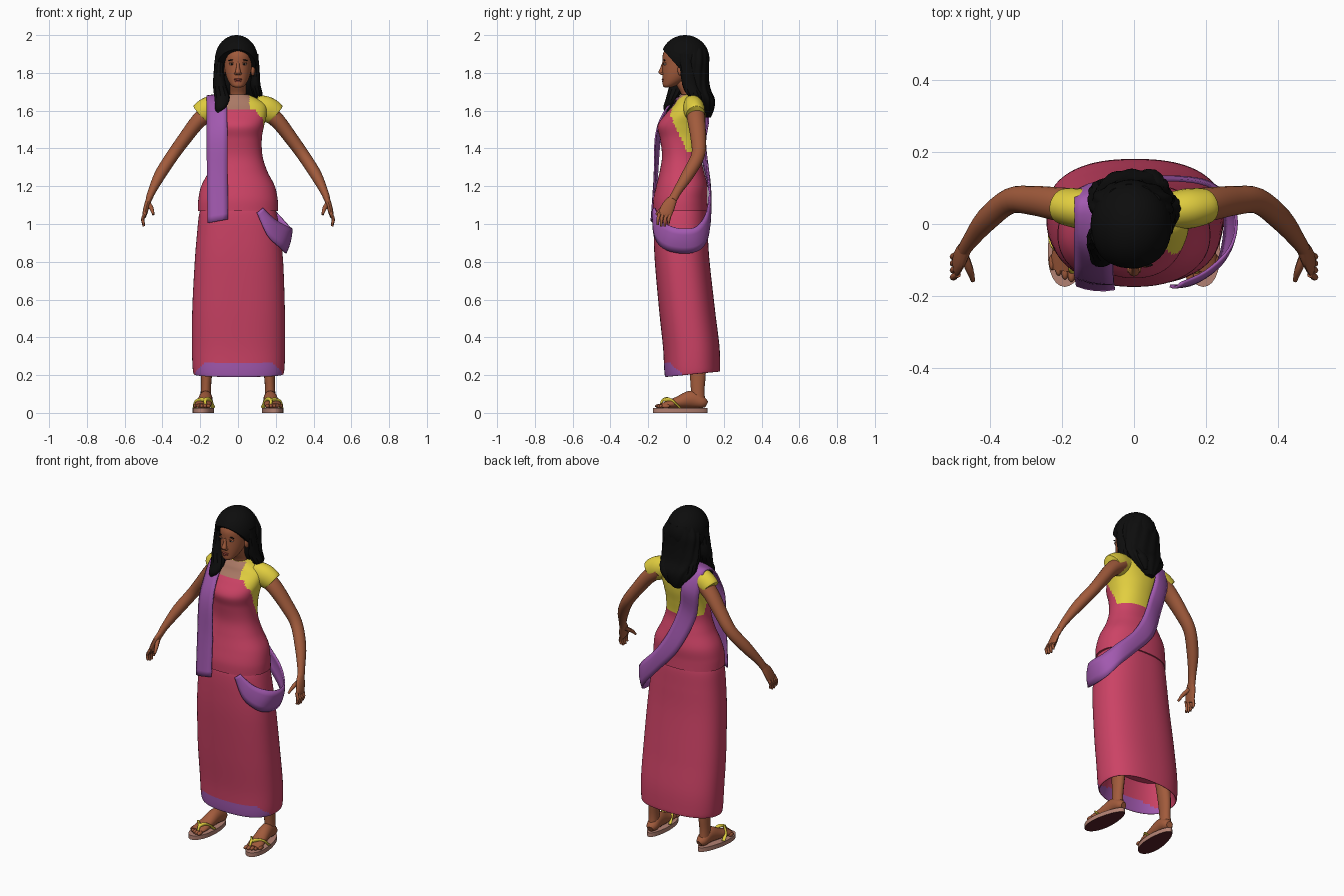
import bpy, bmesh, math
from mathutils import Vector, Matrix

COLORS = {
    "skin": (0.36, 0.105, 0.045), "hair_black": (0.004, 0.004, 0.004),
    "pink_cloth": (0.60, 0.055, 0.13), "purple_cloth": (0.36, 0.10, 0.43),
    "yellow_cloth": (0.76, 0.62, 0.05), "sheer_mauve": (0.40, 0.19, 0.13),
    "sole_tan": (0.45, 0.22, 0.17), "sole_dark": (0.10, 0.015, 0.02),
    "eye_white": (0.50, 0.38, 0.32), "lip": (0.27, 0.05, 0.035)}
MATS = {}
for name, c in COLORS.items():
    MATS[name] = bpy.data.materials.new(name)
    MATS[name].diffuse_color = (*c, 1)


def finish(name, bm, mats, rule=None, angle=45):
    """Turn a bmesh into a smooth object; rule(center, normal) picks a material."""
    bmesh.ops.recalc_face_normals(bm, faces=bm.faces)
    me = bpy.data.meshes.new(name)
    bm.to_mesh(me)
    bm.free()
    for m in mats.split():
        me.materials.append(MATS[m])
    me.shade_smooth()
    me.set_sharp_from_angle(angle=math.radians(angle))
    if rule:
        for p in me.polygons:
            p.material_index = rule(p.center, p.normal)
    ob = bpy.data.objects.new(name, me)
    bpy.context.collection.objects.link(ob)
    return ob


def spline(rows, n):
    """Catmull-Rom through rows of equal length."""
    out = []
    for i in range(len(rows) - 1):
        p0, p1, p2 = rows[max(i - 1, 0)], rows[i], rows[i + 1]
        p3 = rows[min(i + 2, len(rows) - 1)]
        for k in range(n):
            t = k / n
            out.append([0.5 * (2 * b + (c - a) * t + (2 * a - 5 * b + 4 * c - d) * t * t
                               + (3 * b - a - 3 * c + d) * t ** 3)
                        for a, b, c, d in zip(p0, p1, p2, p3)])
    return out + [list(rows[-1])]


def loft(name, rows, mats, sides=16, n=4, flat=False, ref=(0, 1, 0), power=2.0,
         flute=0.0, rule=None, warp=None):
    """Elliptical sections (x, y, z, half width, half depth) swept along a path."""
    pts = spline(rows, n)
    bm, rings = bmesh.new(), []
    for i, (x, y, z, a, b) in enumerate(pts):
        q, p = pts[min(i + 1, len(pts) - 1)], pts[max(i - 1, 0)]
        d = Vector((0, 0, 1)) if flat else (Vector(q[:3]) - Vector(p[:3])).normalized()
        s = d.cross(Vector(ref)).normalized()
        u = s.cross(d)
        ring = []
        for k in range(sides):
            t = math.tau * k / sides
            c, v = math.cos(t), math.sin(t)
            f = 1 + flute * math.sin(11 * t + 25 * z)
            c = math.copysign(abs(c) ** (2 / power), c) * max(a, .001) * f
            v = math.copysign(abs(v) ** (2 / power), v) * max(b, .001) * f
            co = Vector((x, y, z)) + s * c + u * v
            ring.append(bm.verts.new(warp(co) if warp else co))
        rings.append(ring)
    for r0, r1 in zip(rings, rings[1:]):
        for k in range(sides):
            j = (k + 1) % sides
            bm.faces.new((r0[k], r0[j], r1[j], r1[k]))
    bm.faces.new(rings[0])
    bm.faces.new(rings[-1])
    return finish(name, bm, mats, rule)


def ball(name, loc, size, mat, rot=0):
    bm = bmesh.new()
    bmesh.ops.create_uvsphere(bm, u_segments=16, v_segments=10, radius=1)
    bmesh.ops.transform(bm, verts=bm.verts, matrix=Matrix.Translation(loc)
                        @ Matrix.Rotation(rot, 4, 'Y') @ Matrix.Diagonal((*size, 1)))
    return finish(name, bm, mat)


# Skirt: long tube with turned-in hem, purple border at the front hem
def hem_slant(co):
    co.z += 0.1 * (co.y + 0.11) * max(0, min(1, 1 - (co.z - .2) / .3))
    return co

loft("skirt", [(0, .035, .36, .19, .10), (0, .035, .22, .222, .13), (.003, .035, .19, .235, .143),
               (.003, .033, .225, .243, .148), (.003, .027, .35, .247, .149),
               (.003, .005, .55, .245, .148), (.005, -.02, .8, .234, .145),
               (.003, -.028, .95, .22, .143), (0, -.03, 1.05, .206, .139),
               (0, -.03, 1.1, .19, .13)], "pink_cloth purple_cloth", 80, 10, True, power=2.4,
     warp=hem_slant,
     rule=lambda c, n: int(c.z < .262 - max(0, c.y + .08) * .9 and c.y < -.02 and n.z > -.9))

# Torso: pink drape, yellow blouse behind, sheer patch at the neckline
def torso_color(c, n):
    if c.z > 1.61 and c.y < .0:
        return 2 if -.075 < c.x < .06 else 1
    if c.z > 1.58 and c.x > .1 + (1.61 - c.z):
        return 1
    return int(c.z > 1.38 and c.y > -.085 + abs(1.58 - c.z) * .45)

loft("torso", [(0, -.03, 1.07, .213, .145), (0, -.03, 1.13, .21, .143), (0, -.022, 1.2, .195, .136),
               (0, -.022, 1.28, .155, .117), (0, -.025, 1.36, .13, .102),
               (0, -.025, 1.45, .126, .112), (0, -.025, 1.52, .138, .125),
               (0, -.003, 1.58, .152, .107), (0, .017, 1.63, .148, .083),
               (0, .022, 1.66, .11, .07), (0, .02, 1.685, .055, .048)],
     "pink_cloth yellow_cloth sheer_mauve", 80, 8, True, power=2.2, rule=torso_color)

# Sash: edge pairs from the front of the hip, round it, up the back, over the shoulder, down
EDGES = [(.13, -.165, 1.085, .10, -.172, 1.06), (.20, -.132, 1.02, .155, -.168, .94),
         (.265, -.07, .985, .227, -.118, .87), (.285, 0, .975, .252, -.02, .845),
         (.268, .06, .99, .242, .065, .86), (.205, .108, 1.06, .20, .112, .92),
         (.11, .122, 1.16, .10, .125, 1.03), (.03, .112, 1.29, -.03, .122, 1.18),
         (-.03, .102, 1.45, -.12, .08, 1.38), (-.055, .118, 1.58, -.155, .095, 1.55),
         (-.065, .06, 1.685, -.165, .06, 1.672), (-.06, -.055, 1.66, -.165, -.03, 1.645),
         (-.058, -.128, 1.57, -.165, -.09, 1.56), (-.056, -.162, 1.45, -.165, -.135, 1.45),
         (-.055, -.165, 1.25, -.163, -.152, 1.25), (-.053, -.18, 1.025, -.16, -.17, 1.005)]
bm, prev = bmesh.new(), None
for r in spline(EDGES, 5):
    a, b = Vector(r[:3]), Vector(r[3:])
    row = []
    for k in range(5):
        co = a.lerp(b, k / 4)
        bulge = 4 * (k / 4) * (1 - k / 4) * .008
        row.append(bm.verts.new(co + Vector((co.x * .3, co.y + .02, 0)).normalized() * bulge))
    if prev:
        for k in range(4):
            bm.faces.new((prev[k], prev[k + 1], row[k + 1], row[k]))
    prev = row
sash = finish("sash", bm, "purple_cloth")
mod = sash.modifiers.new("thickness", 'SOLIDIFY')
mod.thickness, mod.offset = .008, 0

# Neck, head and face
loft("neck", [(0, .03, 1.64, .055, .05), (0, .02, 1.69, .043, .046), (0, -.005, 1.74, .042, .047),
              (0, -.015, 1.80, .045, .05)], "skin", 24, 4, True)
loft("head", [(0, -.098, 1.722, .014, .014), (0, -.088, 1.732, .034, .034),
              (0, -.064, 1.76, .053, .060), (0, -.042, 1.80, .067, .083),
              (0, -.025, 1.85, .075, .099), (0, -.02, 1.90, .077, .102),
              (0, -.008, 1.95, .066, .085), (0, 0, 1.98, .03, .04)], "skin", 32, 5, True)
loft("nose", [(0, -.118, 1.858, .007, .007), (0, -.125, 1.83, .009, .01),
              (0, -.132, 1.803, .015, .014), (0, -.124, 1.789, .012, .008)], "skin", 12, 4, True)
ball("upper_lip", (0, -.121, 1.766), (.022, .008, .006), "lip")
ball("lower_lip", (0, -.118, 1.756), (.019, .009, .007), "lip")
for s, side in ((-1, "right"), (1, "left")):
    ball(side + "_eye", (s * .032, -.110, 1.846), (.014, .009, .006), "eye_white")
    ball(side + "_iris", (s * .032, -.1155, 1.846), (.0055, .005, .0055), "hair_black")
    ball(side + "_eyelid", (s * .032, -.111, 1.853), (.017, .010, .004), "skin", s * .12)
    ball(side + "_brow", (s * .034, -.114, 1.868), (.019, .005, .003), "hair_black", s * .15)
    ball(side + "_nostril", (s * .012, -.127, 1.796), (.008, .010, .007), "skin")
    ball(side + "_ear", (s * .078, -.026, 1.815), (.012, .019, .031), "skin")

# Hair: cap cut open for the face, wavy back mass and loose locks
bm = bmesh.new()
bmesh.ops.create_uvsphere(bm, u_segments=40, v_segments=24, radius=1)
bmesh.ops.transform(bm, verts=bm.verts, matrix=Matrix.Translation((-.008, -.005, 1.874))
                    @ Matrix.Diagonal((.113, .129, .126, 1)))
cut = bmesh.ops.bisect_plane(bm, geom=bm.verts[:] + bm.edges[:] + bm.faces[:],
                             plane_co=(0, -.12, 1.92), plane_no=(0, .135, .12), clear_inner=True)
bmesh.ops.holes_fill(bm, edges=[e for e in bm.edges if e.is_boundary], sides=0)
finish("hair_cap", bm, "hair_black")
loft("back_hair", [(-.006, .04, 1.93, .085, .07), (-.006, .05, 1.87, .113, .07),
                   (-.008, .055, 1.80, .116, .065), (-.008, .066, 1.72, .118, .062),
                   (-.003, .095, 1.66, .102, .056), (-.01, .106, 1.61, .07, .042),
                   (-.02, .112, 1.565, .025, .02)], "hair_black", 66, 5, True, flute=.035)
LOCKS = [[(-.09, -.03, 1.90, .03, .035), (-.1, -.035, 1.82, .026, .035),
          (-.098, -.045, 1.74, .034, .04), (-.085, -.072, 1.67, .04, .032),
          (-.092, -.098, 1.62, .03, .022), (-.105, -.10, 1.59, .01, .01)],
         [(.082, -.01, 1.90, .025, .035), (.094, .005, 1.82, .02, .035),
          (.092, .02, 1.74, .026, .04), (.105, .045, 1.68, .024, .035), (.10, .07, 1.64, .01, .012)],
         [(-.09, .06, 1.75, .03, .03), (-.095, .09, 1.67, .03, .03), (-.07, .118, 1.61, .01, .012)],
         [(.05, .08, 1.72, .04, .03), (.045, .125, 1.65, .035, .028), (.02, .125, 1.585, .01, .012)]]
for i, rows in enumerate(LOCKS):
    loft(f"hair_lock_{i + 1}", rows, "hair_black", 22, 5, True, flute=.06)

for s, side in ((-1, "right"), (1, "left")):
    def part(name, rows, mat, **kw):
        return loft(side + "_" + name, [(s * r[0], *r[1:]) for r in rows], mat, **kw)

    # Sleeves, arms and hands
    part("sleeve", [(.09, .035, 1.625, .06, .05), (.145, .042, 1.61, .067, .056),
                    (.186, .048, 1.59, .063, .052), (.197, .05, 1.582, .056, .049)],
         "yellow_cloth", sides=24)
    part("arm", [(.14, .048, 1.605, .05, .05), (.21, .055, 1.545, .041, .047),
                 (.28, .065, 1.455, .036, .041), (.345, .064, 1.365, .033, .036),
                 (.41, .012, 1.265, .031, .033), (.455, -.045, 1.175, .021, .024),
                 (.472, -.07, 1.13, .017, .023)], "skin", sides=20)
    part("palm", [(.468, -.065, 1.14, .016, .022), (.482, -.09, 1.10, .015, .034),
                  (.492, -.108, 1.06, .013, .036), (.495, -.115, 1.04, .009, .032)], "skin")
    for i in range(4):
        y, drop = -.14 + .019 * i, (.008, 0, 0, .012)[i]
        part(f"finger_{i + 1}", [(.490, y, 1.06, .009, .009), (.504, y - .008, 1.025, .009, .009),
                                 (.498, y - .010, .988 + drop, .006, .006)], "skin", sides=8)
    part("thumb", [(.472, -.09, 1.105, .013, .012), (.457, -.128, 1.08, .011, .011),
                   (.448, -.158, 1.05, .006, .006)], "skin", sides=8)

    # Legs, feet and toes
    part("leg", [(.15, .055, .42, .045, .048), (.165, .062, .22, .030, .043),
                 (.17, .062, .12, .027, .036), (.17, .065, .05, .03, .038)], "skin", flat=True)
    part("foot", [(.164, .108, .045, .018, .018), (.167, .085, .055, .033, .032),
                  (.171, .03, .072, .036, .046), (.178, -.04, .056, .041, .032),
                  (.185, -.095, .044, .045, .02), (.188, -.13, .038, .038, .013)],
         "skin", sides=20, ref=(0, 0, 1))
    for i in range(5):
        ball(f"{side}_toe_{i + 1}", (s * (.156 + .018 * i), -.142 + .0022 * i * i, .036),
             (.0115 - .0007 * i, .022, .011), "skin")

    # Sandal sole with dark underside, and the V-shaped strap
    bm = bmesh.new()
    ring = []
    for k in range(32):
        t = math.tau * k / 32
        v = math.sin(t)
        ring.append(bm.verts.new((s * (.181 - .012 * v + math.cos(t) * (.055 - .010 * v)),
                                  -.03 + .145 * v, 0)))
    top = bmesh.ops.extrude_face_region(bm, geom=[bm.faces.new(ring)])
    bmesh.ops.translate(bm, vec=(0, 0, .025),
                        verts=[g for g in top["geom"] if isinstance(g, bmesh.types.BMVert)])
    finish(side + "_sandal_sole", bm, "sole_tan sole_dark", lambda c, n: int(n.z < -.5))
    part("inner_strap", [(.172, -.135, .035, .006, .006), (.173, -.122, .068, .009, .007),
                         (.152, -.085, .070, .011, .006), (.132, -.035, .028, .011, .006)],
         "yellow_cloth", sides=10)
    part("outer_strap", [(.173, -.122, .068, .009, .007), (.198, -.090, .070, .011, .006),
                         (.222, -.062, .056, .011, .006), (.229, -.03, .026, .011, .006)],
         "yellow_cloth", sides=10)
